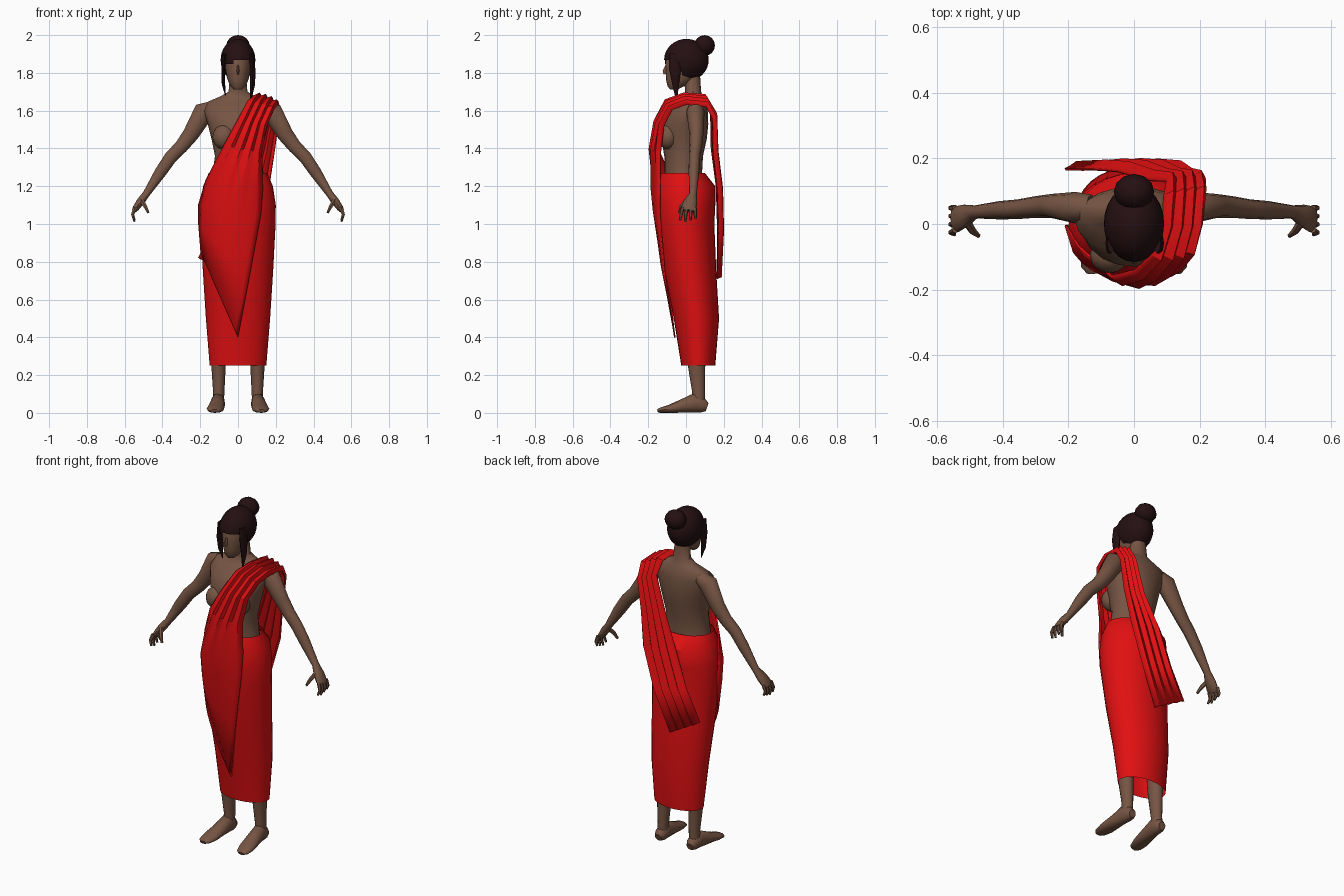
import bpy, bmesh, math
from mathutils import Vector

def material(name, rgb):
    m = bpy.data.materials.new(name)
    m.diffuse_color = (*rgb, 1)
    return m

SKIN = material("brown skin", (0.18, 0.09, 0.056))
HAIR = material("dark hair", (0.018, 0.005, 0.006))
RED = material("red cloth", (0.75, 0.005, 0.006))

def finish(name, bm, mat, angle=50, recalc=True):
    if recalc:
        bmesh.ops.recalc_face_normals(bm, faces=bm.faces)
    me = bpy.data.meshes.new(name)
    bm.to_mesh(me)
    bm.free()
    me.materials.append(mat)
    for p in me.polygons:
        p.use_smooth = True
    me.set_sharp_from_angle(angle=math.radians(angle))
    ob = bpy.data.objects.new(name, me)
    bpy.context.collection.objects.link(ob)
    return ob

def loft(bm, rings, closed=True, caps=True):
    rows = [[bm.verts.new(p) for p in r] for r in rings]
    n = len(rows[0])
    for a, b in zip(rows, rows[1:]):
        for i in range(n if closed else n - 1):
            j = (i + 1) % n
            bm.faces.new((a[i], a[j], b[j], b[i]))
    if closed and caps:
        bm.faces.new(rows[0])
        bm.faces.new(rows[-1])

def level_ring(z, rx, y0, y1, n=20):
    """Horizontal ellipse reaching from y0 to y1."""
    return [Vector((rx * math.cos(2 * math.pi * i / n),
                    (y0 + y1) / 2 + (y1 - y0) / 2 * math.sin(2 * math.pi * i / n), z))
            for i in range(n)]

def tube(bm, pts, s=1, n=10):
    """Elliptic tube through (x, y, z, half width a, half width b); s mirrors x."""
    c = [Vector((p[0] * s, p[1], p[2])) for p in pts]
    whole = (c[-1] - c[0]).normalized()
    ref = Vector((1, 0, 0)) if abs(whole.y) > 0.8 else Vector((0, 1, 0))
    rings = []
    for k, p in enumerate(pts):
        t = (c[min(k + 1, len(c) - 1)] - c[max(k - 1, 0)]).normalized()
        u = (ref - t * ref.dot(t)).normalized()
        v = t.cross(u)
        rings.append([c[k] + u * p[3] * math.cos(2 * math.pi * i / n)
                      + v * p[4] * math.sin(2 * math.pi * i / n) for i in range(n)])
    loft(bm, rings)

def ball(bm, centre, size, u=16, v=10):
    r = bmesh.ops.create_uvsphere(bm, u_segments=u, v_segments=v, radius=1)
    for w in r["verts"]:
        w.co = Vector(centre) + Vector([a * b for a, b in zip(w.co, size)])

# Torso with neck
bm = bmesh.new()
loft(bm, [level_ring(*r) for r in [
    (1.10, .16, -.12, .10), (1.27, .135, -.115, .085), (1.36, .122, -.115, .09),
    (1.45, .14, -.13, .11), (1.53, .16, -.13, .118), (1.60, .18, -.09, .115),
    (1.645, .165, -.03, .105), (1.675, .095, -.005, .09), (1.70, .05, -.005, .08),
    (1.78, .043, -.01, .075)]])
for s in (-1, 1):
    ball(bm, (.075 * s, -.095, 1.46), (.06, .055, .065))
finish("torso", bm, SKIN)

# Arms with palms, fingers and thumbs; legs with feet
for s, side in ((-1, "right"), (1, "left")):
    bm = bmesh.new()
    tube(bm, [(.13, .05, 1.62, .04, .035), (.18, .05, 1.595, .048, .058),
              (.25, .055, 1.475, .037, .045), (.30, .052, 1.41, .033, .038),
              (.355, .045, 1.355, .03, .036), (.41, .042, 1.275, .028, .033),
              (.485, .037, 1.16, .02, .02), (.515, .025, 1.12, .035, .022),
              (.54, .015, 1.085, .04, .018), (.55, .012, 1.07, .036, .012)], s)
    for k in range(4):
        y = -.018 + .022 * k
        tip = 1.012 + .008 * abs(k - 1)
        tube(bm, [(.545, y, 1.085, .010, .012), (.558, y - .008 + .003 * k, 1.05, .009, .009),
                  (.548, y - .014 + .006 * k, tip, .006, .006)], s, 6)
    tube(bm, [(.51, .005, 1.125, .014, .014), (.492, -.022, 1.095, .012, .011),
              (.475, -.036, 1.06, .007, .007)], s, 6)
    finish(side + "_arm", bm, SKIN)

    bm = bmesh.new()
    tube(bm, [(.105, .065, .04, .036, .030), (.102, .067, .11, .034, .030),
              (.103, .056, .25, .046, .038), (.105, .055, .38, .055, .048),
              (.10, .03, .56, .05, .05), (.095, 0, .85, .085, .08),
              (.09, 0, 1.10, .09, .085)], s, 12)
    tube(bm, [(.104, .112, .03, .022, .022), (.104, .09, .038, .034, .038),
              (.106, .045, .053, .037, .052), (.112, -.02, .036, .042, .036),
              (.120, -.09, .021, .046, .021), (.125, -.135, .014, .036, .014),
              (.124, -.15, .010, .02, .009)], s, 12)
    finish(side + "_leg", bm, SKIN)

# Head with nose
bm = bmesh.new()
loft(bm, [level_ring(*r) for r in [
    (1.712, .022, -.085, -.045), (1.73, .040, -.098, -.01), (1.765, .056, -.106, .05),
    (1.81, .066, -.108, .08), (1.86, .072, -.108, .09), (1.91, .065, -.09, .08)]])
tube(bm, [(0, -.10, 1.845, .006, .006), (0, -.112, 1.81, .012, .008),
          (0, -.107, 1.795, .012, .006)], 1, 6)
finish("head", bm, SKIN)

# Hair cap open at the face
bm = bmesh.new()
ball(bm, (0, .002, 1.868), (.092, .118, .112), 24, 16)
face = [f for f in bm.faces if f.calc_center_median().y < -.02
        and f.calc_center_median().z < 1.865 + .25 * f.calc_center_median().x
        and abs(f.calc_center_median().x) < .075]
bmesh.ops.delete(bm, geom=face, context="FACES")
finish("hair_cap", bm, HAIR)

# Hair bun and loose side locks
bm = bmesh.new()
ball(bm, (0, .098, 1.945), (.062, .055, .055), 12, 8)
finish("hair_bun", bm, HAIR)
for s, low, w in ((-1, 1.68, .009), (1, 1.65, .014)):
    bm = bmesh.new()
    tube(bm, [(.07, -.055, 1.90, .035, .012), (.078, -.058, 1.82, .032, w),
              (.077, -.055, 1.74, .018, w), (.066, -.05, low, .002, .002)], s, 8)
    finish("hair_lock", bm, HAIR)

# Wrapped skirt, open at the hem
SKIRT = [(.25, .15, -.025, .155), (.50, .17, -.065, .175), (.75, .186, -.115, .16),
         (1.0, .199, -.155, .15), (1.1, .2, -.165, .155), (1.2, .185, -.165, .155),
         (1.27, .155, -.13, .10)]
bm = bmesh.new()
loft(bm, [level_ring(*r, n=28) for r in SKIRT], caps=False)
finish("skirt", bm, RED, 35)

def on_skirt(x, z):
    """Point just in front of the skirt surface."""
    for a, b in zip(SKIRT, SKIRT[1:]):
        if a[0] <= z <= b[0]:
            f = (z - a[0]) / (b[0] - a[0])
            rx, y0, y1 = (a[k] + f * (b[k] - a[k]) for k in (1, 2, 3))
            break
    q = max(-1, min(1, x / (rx + .008)))
    x = q * (rx + .008)
    return Vector((x, (y0 + y1) / 2 - ((y1 - y0) / 2 + .01) * math.sqrt(1 - q * q), z))

# Pleated shawl: from the front hip, over one shoulder, down the back
# (inner edge, outer edge, bulge, pleat depth); the first three rows lie on the skirt
ROWS = [
    ((-.195, 0, .85), (0, 0, .40), 0, 0), ((-.21, 0, 1.0), (.06, 0, .72), 0, 0),
    ((-.21, 0, 1.10), (.12, 0, 1.05), 0, 0), ((-.17, -.07, 1.23), (.13, -.14, 1.2), .08, .003),
    ((-.07, -.165, 1.42), (.125, -.14, 1.38), .035, .006),
    ((.0, -.15, 1.55), (.15, -.125, 1.52), .022, .009),
    ((.055, -.10, 1.655), (.19, -.08, 1.61), .012, .01),
    ((.085, -.01, 1.685), (.21, 0, 1.64), .012, .01),
    ((.095, .09, 1.68), (.22, .11, 1.63), .01, .01),
    ((.10, .14, 1.60), (.215, .15, 1.56), .006, .01),
    ((.04, .145, 1.40), (.19, .155, 1.38), .006, .011),
    ((-.05, .172, 1.20), (.16, .178, 1.18), .006, .011),
    ((-.12, .178, 1.0), (.09, .184, .95), .005, .011),
    ((-.21, .178, .82), (-.01, .174, .71), 0, .011)]
N = 12
mids = [(Vector(r[0]) + Vector(r[1])) / 2 for r in ROWS]
grid = []
for k, (a, b, bulge, pleat) in enumerate(ROWS):
    a, b = Vector(a), Vector(b)
    along = mids[min(k + 1, len(mids) - 1)] - mids[max(k - 1, 0)]
    out = (b - a).cross(along).normalized()
    row = []
    for i in range(N + 1):
        t = i / N
        p = a.lerp(b, t)
        if k < 3:
            p = on_skirt(p.x, p.z)
        else:
            zig = (-1, -.2, 1)[i % 3]
            p += out * (bulge * 4 * t * (1 - t) + pleat * zig)
        row.append(p)
    grid.append(row)
bm = bmesh.new()
loft(bm, grid, closed=False)
shawl = finish("shawl", bm, RED, 25)
mod = shawl.modifiers.new("thickness", "SOLIDIFY")
mod.thickness = .008
mod.offset = 0
